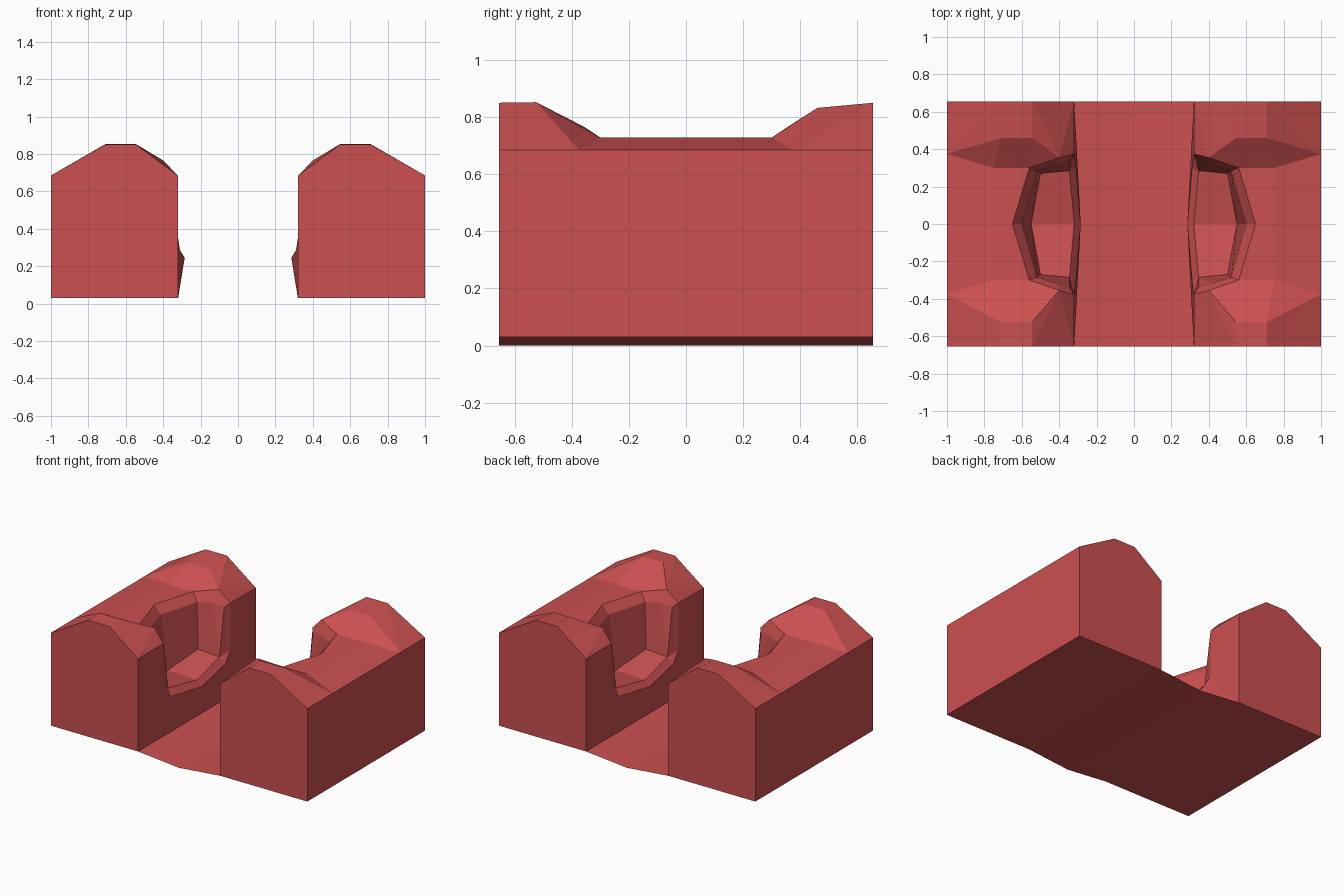
import bpy, bmesh

if "Cube" in bpy.data.objects:
    bpy.data.objects.remove(bpy.data.objects["Cube"])

red = bpy.data.materials.new("red_rock")
red.diffuse_color = (0.6, 0.08, 0.08, 1)
red.use_nodes = True
red.node_tree.nodes["Principled BSDF"].inputs["Base Color"].default_value = red.diffuse_color


def finish(bm, name, recalc=True):
    if recalc:
        bmesh.ops.recalc_face_normals(bm, faces=bm.faces[:])
    mesh = bpy.data.meshes.new(name)
    bm.to_mesh(mesh)
    bm.free()
    mesh.materials.append(red)
    ob = bpy.data.objects.new(name, mesh)
    bpy.context.collection.objects.link(ob)
    return ob


# Half of the right cliff: points by letter group, y is mirrored to the other half
D = 0.655
half = {
    # end profile
    "e0": (1, D, .03), "e1": (1, D, .685), "e2": (.71, D, .85),
    "e3": (.545, D, .85), "e4": (.32, D, .683), "e5": (.32, D, .03),
    # saddle in the ridge
    "o": (1, .375, .685), "m2": (.75, .3, .728), "m3": (.56, .3, .728),
    # alcove outer rim and lip
    "a3": (.40, .355, .765), "a4": (.32, .375, .683),
    "l4": (.32, .375, .35), "l3": (.31, .3, .285),
    # alcove inner rim and floor
    "i2": (.52, .285, .67), "i3": (.42, .315, .68), "i4": (.345, .34, .66),
    "f3": (.5, .27, .35), "f4": (.345, .285, .33),
}
# points on the centre line
centre = {"c3": (.65, 0, .728), "ic": (.60, 0, .67), "fc": (.55, 0, .29),
          "fl": (.32, 0, .285), "lc": (.285, 0, .245)}
half_faces = [
    "e0 e1 e2 e3 e4 e5",                                    # end
    "e1 e2 o", "e2 r2 o", "e2 e3 r3 r2", "r2 r3 m3 m2", "o r2 m2",
    "e3 e4 a3", "e3 a3 r3", "e4 a4 a3", "r3 a3 m3",         # crown
    "a4 a3 i3 i4", "a3 m3 i2 i3", "m3 c3 ic i2",            # rim
    "a4 i4 f4 l4", "l4 f4 l3", "l3 f4 fl lc",
    "i4 i3 f4", "i3 i2 f3 f4", "i2 ic fc f3", "f3 fc fl f4",  # alcove
    "e4 a4 l4 e5", "l4 l3 e5", "l3 lc e5",                  # canyon wall
]

bm = bmesh.new()
mid = {k: bm.verts.new(p) for k, p in centre.items()}
sides = []
for s, ry, rz in ((1, .46, .832), (-1, .525, .852)):
    pts = dict(half, r2=(.71, ry, rz), r3=(.545, ry, rz))
    v = {k: bm.verts.new((x, s * y, z)) for k, (x, y, z) in pts.items()}
    v.update(mid)
    for f in half_faces:
        bm.faces.new([v[k] for k in f.split()])
    sides.append(v)
b, f = sides
# faces that bridge both halves: outer side, base, saddle and canyon wall
bm.faces.new([b["e0"], b["e1"], b["o"], f["o"], f["e1"], f["e0"]])
bm.faces.new([b["e0"], b["e5"], f["e5"], f["e0"]])
bm.faces.new([b["o"], f["o"], f["m2"], b["m2"]])
bm.faces.new([b["m2"], f["m2"], f["m3"], mid["c3"], b["m3"]])
bm.faces.new([b["e5"], mid["lc"], f["e5"]])
cliffs = finish(bm, "cliffs")
cliffs.modifiers.new("mirror", 'MIRROR')

# Canyon floor: open sheet with a shallow valley
bm = bmesh.new()
rows = [[bm.verts.new((x, y, z)) for y in (-D, D)]
        for x, z in ((-.32, .03), (0, 0), (.32, .03))]
for p, q in zip(rows, rows[1:]):
    bm.faces.new((p[0], q[0], q[1], p[1]))
finish(bm, "canyon_floor", recalc=False)
